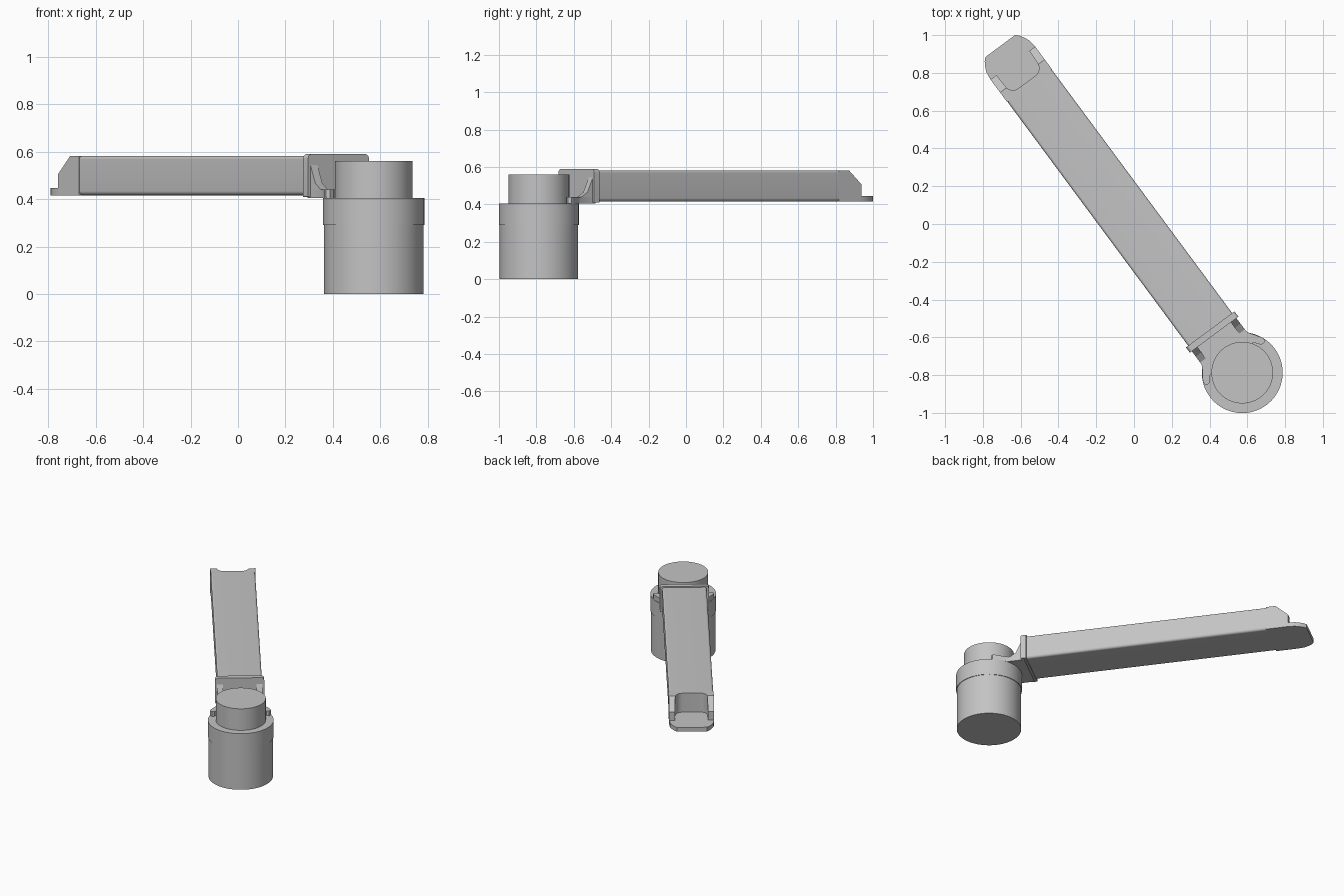
import bpy, bmesh, math
from mathutils import Vector

old = bpy.data.objects.get("Cube")
if old:
    bpy.data.objects.remove(old)

grey = bpy.data.materials.new("plain_grey")
grey.use_nodes = True
GREY = (0.55, 0.55, 0.55, 1)
grey.diffuse_color = GREY
grey.node_tree.nodes["Principled BSDF"].inputs["Base Color"].default_value = GREY

# The arm is modelled along local x, with the hub axis at the local origin
HUB = (0.573, -0.787, 0)
TURN = math.atan2(0.803, -0.595)
parts = []


def finish(name, bm):
    bmesh.ops.recalc_face_normals(bm, faces=bm.faces)
    mesh = bpy.data.meshes.new(name)
    bm.to_mesh(mesh)
    bm.free()
    mesh.materials.append(grey)
    ob = bpy.data.objects.new(name, mesh)
    bpy.context.collection.objects.link(ob)
    ob.location = HUB
    ob.rotation_euler.z = TURN
    parts.append(ob)


def prism(name, outline, axis, lo, hi, cut=None):
    """Extrude an outline along a local axis; cut is an optional (point, normal)."""
    place = {"x": lambda a, b, t: (t, a, b),
             "y": lambda a, b, t: (a, t, b),
             "z": lambda a, b, t: (a, b, t)}[axis]
    bm = bmesh.new()
    face = bm.faces.new([bm.verts.new(place(a, b, lo)) for a, b in outline])
    new = bmesh.ops.extrude_face_region(bm, geom=[face])["geom"]
    bmesh.ops.translate(bm, verts=[v for v in new if isinstance(v, bmesh.types.BMVert)],
                        vec=Vector(place(0, 0, hi - lo)))
    if cut:
        bmesh.ops.recalc_face_normals(bm, faces=bm.faces)
        bmesh.ops.bisect_plane(bm, geom=bm.verts[:] + bm.edges[:] + bm.faces[:],
                               plane_co=cut[0], plane_no=cut[1], clear_outer=True)
        bmesh.ops.holes_fill(bm, edges=[e for e in bm.edges if e.is_boundary])
    finish(name, bm)


def arc(cx, cy, r, start, end, steps=8):
    angles = [math.radians(start + (end - start) * i / steps) for i in range(steps + 1)]
    return [(cx + r * math.cos(a), cy + r * math.sin(a)) for a in angles]


def mirrored(half):
    """Close a half outline by mirroring it across the arm's centre line."""
    return half + [(x, -y) for x, y in reversed(half)]


def cylinder(name, radius, lo, hi):
    prism(name, arc(0, 0, radius, 0, 360, 72)[:-1], "z", lo, hi)


def section(w, lo, hi, top_r, low_r):
    """Rounded rectangular cross-section of half width w."""
    right = (arc(w - low_r, lo + low_r, low_r, -90, 0)
             + arc(w - top_r, hi - top_r, top_r, 0, 90))
    return right + [(-y, z) for y, z in reversed(right)]


# Motor housing
cylinder("housing_body", 0.21, 0, 0.29)
cylinder("housing_collar", 0.214, 0.29, 0.405)
cylinder("housing_cap", 0.163, 0.40, 0.56)

# Bracket floor with two lobes hugging the cap
lobe = [(0.27, 0.147), (0.165, 0.147), (0.15, 0.153), (0.087, 0.195), (0.07, 0.198),
        (0.057, 0.187), (0.06, 0.168), (0.09, 0.145), (0.1, 0.11)]
prism("bracket_floor", mirrored(lobe), "z", 0.405, 0.44)

# Sloped cheeks and flange that hold the arm
cheek = [(0.26, 0.41), (0.16, 0.41), (0.16, 0.43), (0.215, 0.465), (0.25, 0.543), (0.26, 0.543)]
for side, lo, hi in (("left", -0.147, -0.11), ("right", 0.11, 0.147)):
    prism("bracket_cheek_" + side, cheek, "y", lo, hi)
prism("bracket_flange", section(0.16, 0.409, 0.59, 0.02, 0.003), "x", 0.25, 0.285)

# Long arm with rounded edges
prism("arm_beam", section(0.145, 0.416, 0.582, 0.014, 0.018), "x", 0.28, 1.895)

# Open end: two sloped side walls around a rounded pocket
socket = [(1.89, 0.147), (2.04, 0.147), (2.04, 0.108)] + arc(1.965, 0.055, 0.05, 90, 180)
prism("end_socket", mirrored(socket), "z", 0.416, 0.582,
      cut=((2.04, 0, 0.505), (0.075, 0, 0.083)))

# Thin tongue under the open end
tongue = [(1.90, 0.146), (2.05, 0.146), (2.085, 0.141), (2.112, 0.129), (2.135, 0.115), (2.152, 0.098)]
prism("end_tongue", mirrored(tongue), "z", 0.416, 0.446)

# Smooth shading with sharp edges kept
bpy.ops.object.select_all(action="DESELECT")
for ob in parts:
    ob.select_set(True)
bpy.context.view_layer.objects.active = parts[0]
bpy.ops.object.shade_smooth_by_angle(angle=math.radians(30))
